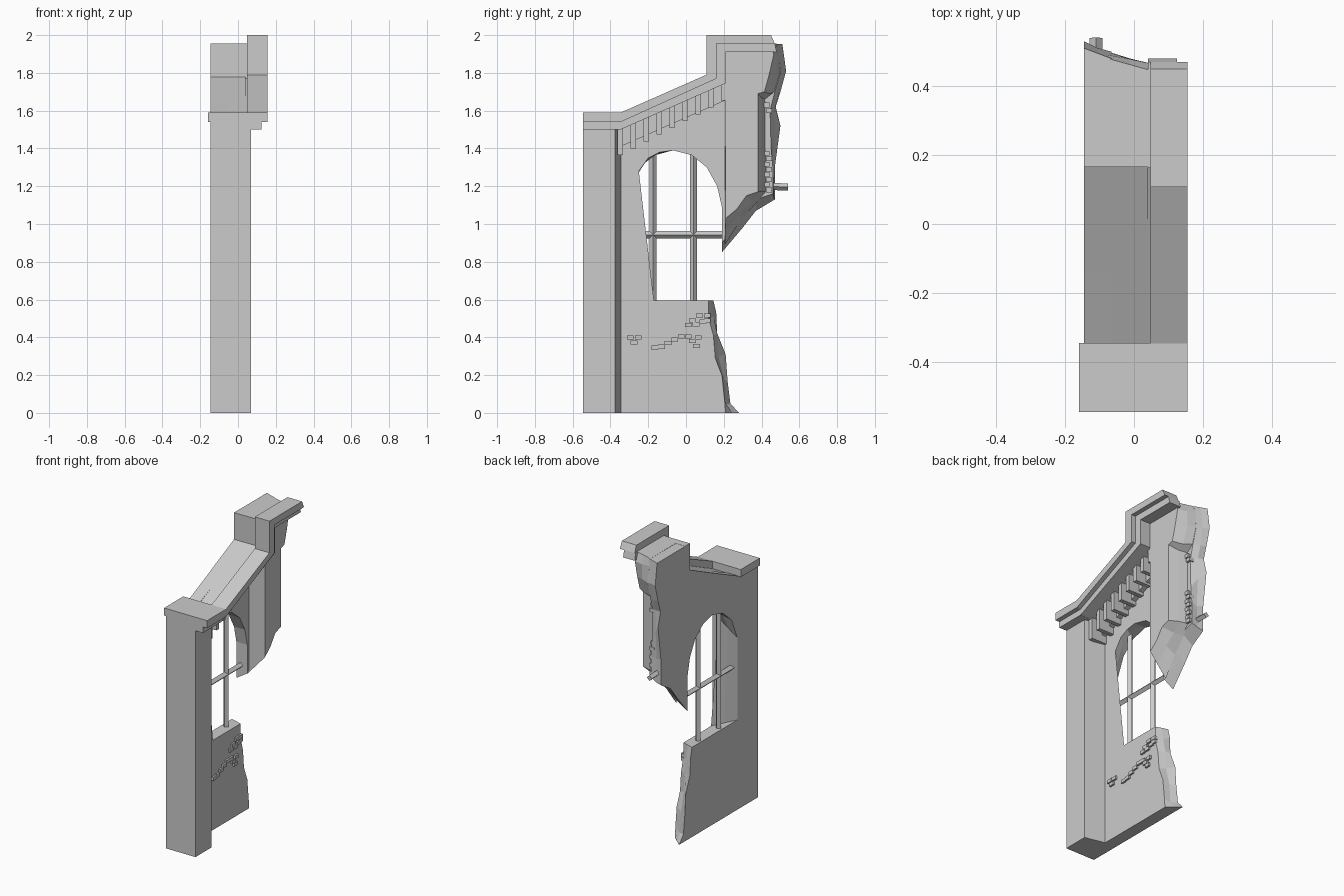
import bpy, bmesh, math, random
from mathutils import Matrix, Vector

random.seed(4)
BACK, FACE, TOWER = -0.145, -0.065, 0.05   # x of wall back, wall face, tower face


def finish(name, bm):
    bmesh.ops.recalc_face_normals(bm, faces=bm.faces)
    me = bpy.data.meshes.new(name)
    bm.to_mesh(me)
    bm.free()
    ob = bpy.data.objects.new(name, me)
    bpy.context.collection.objects.link(ob)
    return ob


def loft(name, loops):
    """Closed solid through loops of equal point count."""
    bm = bmesh.new()
    rows = [[bm.verts.new(p) for p in lp] for lp in loops]
    n = len(rows[0])
    for a, b in zip(rows, rows[1:]):
        for i in range(n):
            j = (i + 1) % n
            bm.faces.new((a[i], a[j], b[j], b[i]))
    bm.faces.new(rows[0])
    bm.faces.new(rows[-1])
    return finish(name, bm)


def broken_slab(name, x0, x1, pts):
    """Slab across x; pts hold (front y, z, back y, z), broken edges get rough in the middle."""
    front = [Vector((x1, p[0], p[1])) for p in pts]
    back = [Vector((x0, p[2], p[3])) for p in pts]
    mid = []
    for f, b in zip(front, back):
        m = (f + b) / 2
        if abs(f.y - b.y) > 0.005 and abs(f.z) > 0.01 and f.y > 0.1 and f.z < 1.94 and abs(f.z - 0.595) > 0.001:
            m += Vector((0, random.uniform(-.012, .012), random.uniform(-.012, .012)))
        mid.append(m)
    return loft(name, [back, mid, front])


def slab(name, x0, x1, yz):
    return loft(name, [[(x, y, z) for y, z in yz] for x in (x0, x1)])


def boxes(name, items):
    """Joined boxes given as (x0, x1, y0, y1, z0, z1)."""
    bm = bmesh.new()
    for x0, x1, y0, y1, z0, z1 in items:
        m = Matrix.Translation(((x0 + x1) / 2, (y0 + y1) / 2, (z0 + z1) / 2))
        bmesh.ops.create_cube(bm, size=1, matrix=m @ Matrix.Diagonal((x1 - x0, y1 - y0, z1 - z0, 1)))
    return finish(name, bm)


def bar(name, a, b, r=0.019):
    """Diamond-section glazing bar along y or z."""
    a, b = Vector(a), Vector(b)
    d = (b - a).normalized()
    u, v = Vector((1, 0, 0)), d.cross(Vector((1, 0, 0)))
    ring = [u * r, v * r, -u * r, -v * r]
    return loft(name, [[c + o for o in ring] for c in (a, b)])


# Wall with arched window, open where the right side has collapsed
broken_slab("wall", BACK, FACE, [
    (-.36, 0, -.36, 0),
    (.21, 0, .28, 0), (.205, .06, .235, .05), (.19, .2, .22, .17), (.155, .29, .21, .31),
    (.145, .41, .165, .42), (.12, .5, .16, .53), (.12, .595, .145, .595),
    (-.17, .595, -.33, .595), (-.25, 1.28, -.33, 1.14), (-.2, 1.35, -.27, 1.28),
    (-.14, 1.38, -.18, 1.36), (-.07, 1.39, -.07, 1.39), (.03, 1.365, .03, 1.365),
    (.11, 1.3, .11, 1.3), (.165, 1.2, .165, 1.2), (.19, 1.09, .19, 1.09),
    (.19, .9, .19, .85), (.3, 1.04, .3, .98), (.37, 1.13, .37, 1.07),
    (.46, 1.16, .47, 1.13), (.46, 1.3, .47, 1.3), (.45, 1.41, .5, 1.52),
    (.445, 1.6, .475, 1.62), (.47, 1.7, .5, 1.7), (.5, 1.8, .53, 1.81), (.48, 1.954, .51, 1.954),
    (.165, 1.954, .165, 1.954), (.165, 1.774, .165, 1.774), (-.36, 1.536, -.36, 1.536)])

# Upper tower pier with sloped returns and torn underside
broken_slab("tower_pier", FACE - .01, TOWER, [
    (.21, 1.03, .205, .89), (.27, 1.08, .29, 1.02), (.32, 1.15, .37, 1.11), (.38, 1.17, .425, 1.17),
    (.38, 1.69, .42, 1.66), (.415, 1.7, .47, 1.7), (.44, 1.79, .5, 1.8), (.465, 1.9, .49, 1.91),
    (.445, 1.955, .48, 1.955), (.21, 1.955, .21, 1.955)])

# Corner pillar with splayed return, and its stepped cap
plan = [(BACK, -.545), (.07, -.545), (.07, -.375), (FACE, -.345), (BACK, -.345)]
loft("corner_pillar", [[(x, y, z) for x, y in plan] for z in (0, 1.54)])
boxes("pillar_cap", [(-.16, .155, -.545, -.345, 1.54, 1.59), (BACK, .125, -.545, -.345, 1.5, 1.541)])

# Raking cornice: two stepped bands that turn up around the tower
mid = [(-.346, 1.54), (.162, 1.77), (.162, 1.955)]
slab("cornice_upper", .048, .155,
     [(-.346, 1.59), (.108, 1.79), (.108, 2), (.45, 2), (.47, 1.955)] + mid[::-1])
slab("cornice_lower", .04, .125,
     mid + [(.47, 1.955), (.48, 1.91), (.21, 1.91), (.21, 1.745), (-.346, 1.5)])
slab("roof_slope", BACK, .04, [(-.346, 1.54), (.166, 1.778), (.21, 1.778), (.21, 1.745), (-.346, 1.5)])
slab("roof_block", BACK, TOWER, [(.166, 1.74), (.166, 1.955), (.215, 1.955), (.215, 1.74)])

# Frieze board and dentils following the rake
slab("frieze", FACE - .01, -.03, [(-.346, 1.51), (.21, 1.75), (.21, 1.655), (-.346, 1.41)])
dentils = []
for i in range(9):
    y = -.348 + i * .0685
    top = 1.505 + (y + .346) * .44
    dentils.append((FACE - .01, .047, y - .014, y + .014, top - .14 + i * .006, top + .012))
boxes("dentils", dentils)

# Window glazing bars, plus the stub of the next window
for i, (y, top) in enumerate(((-.175, 1.37), (.04, 1.37))):
    bar(f"window_bar_{i}", (-.115, y, .59), (-.115, y, top))
bar("window_crossbar", (-.115, -.335, .943), (-.115, .19, .943))
bar("broken_crossbar", (-.11, .43, 1.2), (-.11, .54, 1.195))

# Exposed bricks
low = [(-.295, .4), (-.253, .4), (-.275, .372), (-.165, .345), (-.13, .35), (-.095, .37),
       (-.06, .388), (-.025, .405), (.012, .405), (.035, .38), (.055, .355), (.065, .4),
       (.012, .465), (.053, .468), (.09, .483), (.035, .49), (.072, .515), (.112, .49), (.112, .515)]
high = [(.44, z) for z in (1.18, 1.235, 1.29, 1.345, 1.6)] + [(.425, z) for z in (1.207, 1.262, 1.317, 1.375, 1.63)]
boxes("exposed_bricks",
      [(FACE - .01, FACE + .012, y - .018, y + .018, z - .011, z + .011) for y, z in low] +
      [(FACE - .02, FACE + .015, y - .016, y + .016, z - .012, z + .012) for y, z in high])
